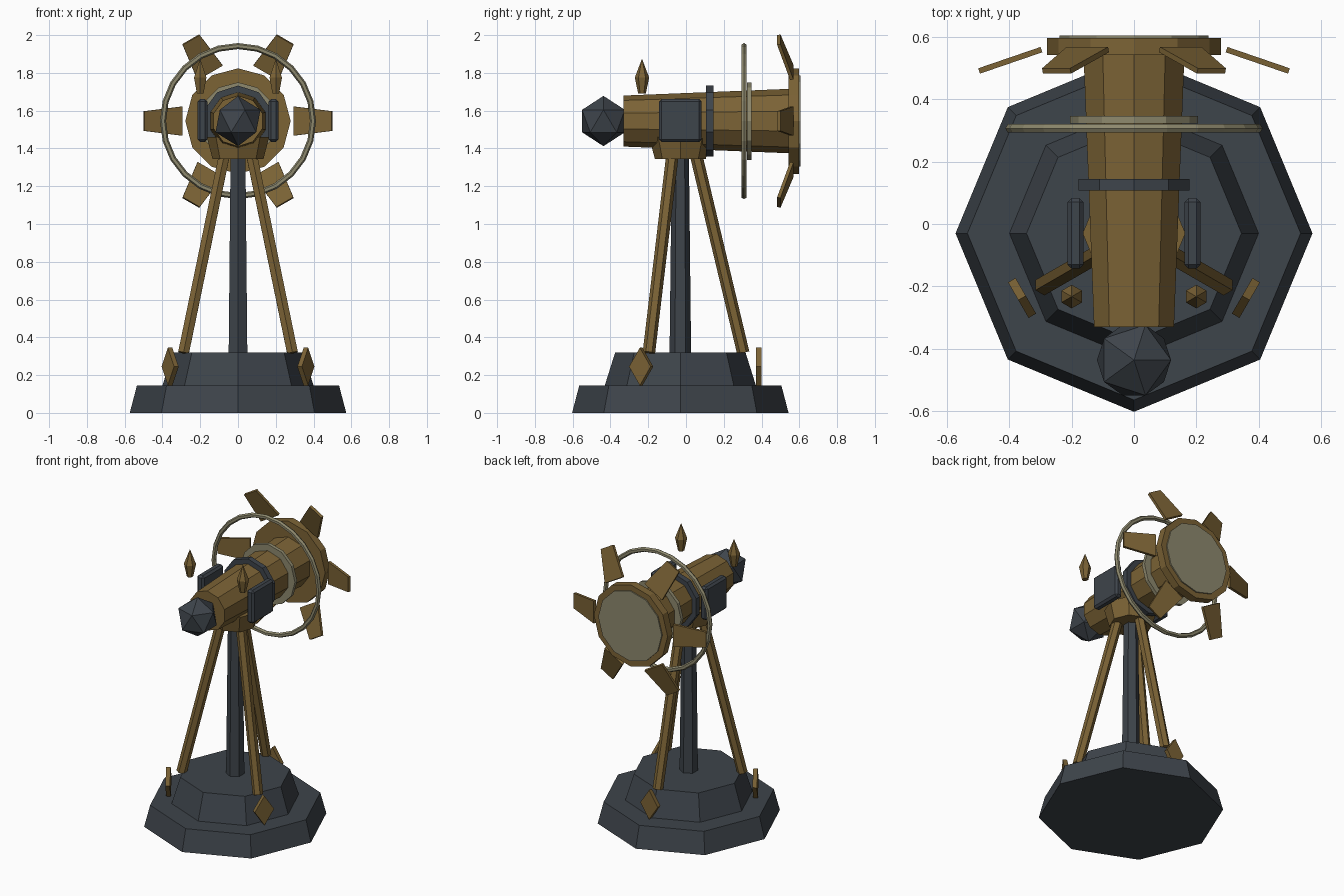
import bpy, bmesh, math
from mathutils import Matrix, Vector

if "Cube" in bpy.data.objects:
    bpy.data.objects.remove(bpy.data.objects["Cube"])


def material(name, rgb):
    m = bpy.data.materials.new(name)
    m.diffuse_color = (*rgb, 1)
    m.use_nodes = True
    m.node_tree.nodes["Principled BSDF"].inputs["Base Color"].default_value = m.diffuse_color
    return m


BRASS = material("aged brass", (0.20, 0.125, 0.036))
IRON = material("dark iron", (0.048, 0.058, 0.070))
CREAM = material("pale glass", (0.27, 0.25, 0.155))
CY, CZ = -0.03, 1.545          # stand centre in y, barrel axis height


def finish(name, bm, mat, matrix=Matrix()):
    bmesh.ops.remove_doubles(bm, verts=bm.verts, dist=1e-5)
    bmesh.ops.transform(bm, matrix=matrix, verts=bm.verts)
    bmesh.ops.recalc_face_normals(bm, faces=bm.faces)
    me = bpy.data.meshes.new(name)
    bm.to_mesh(me)
    bm.free()
    me.materials.append(mat)
    ob = bpy.data.objects.new(name, me)
    bpy.context.collection.objects.link(ob)
    return ob


def lathe(name, profile, sides, mat, matrix=Matrix()):
    """Stack of polygon sections (height, radius) along z, first corner on +y."""
    bm = bmesh.new()
    rings = []
    for h, r in profile:
        rings.append([bm.verts.new((r * math.sin(i * math.tau / sides),
                                    r * math.cos(i * math.tau / sides), h))
                      for i in range(sides)])
    for a, b in zip(rings, rings[1:]):
        for i in range(sides):
            j = (i + 1) % sides
            bm.faces.new((a[i], a[j], b[j], b[i]))
    for ring, (h, r) in ((rings[0], profile[0]), (rings[-1], profile[-1])):
        if r > 0:
            bm.faces.new(ring)
    return finish(name, bm, mat, matrix)


def plate(name, outline, thick, mat, matrix):
    """Flat x-z outline with thickness along y."""
    bm = bmesh.new()
    a = [bm.verts.new((x, -thick / 2, z)) for x, z in outline]
    b = [bm.verts.new((x, thick / 2, z)) for x, z in outline]
    bm.faces.new(a)
    bm.faces.new(b[::-1])
    for i in range(len(a)):
        j = (i + 1) % len(a)
        bm.faces.new((a[i], a[j], b[j], b[i]))
    return finish(name, bm, mat, matrix)


STAND = Matrix.Translation((0, CY, 0))
# local z -> world y, corner on the vertical
AXIS = Matrix.Translation((0, 0, CZ)) @ Matrix.Rotation(-math.pi / 2, 4, 'X')

# stepped base, column and saddle
lathe("base_lower", [(0, 0.573), (0.145, 0.535)], 8, IRON, STAND)
lathe("base_upper", [(0.145, 0.40), (0.32, 0.345)], 8, IRON, STAND)
lathe("column", [(0.32, 0.057), (1.40, 0.045)], 6, IRON, STAND)
lathe("saddle", [(1.345, 0.135), (1.46, 0.165)], 8, BRASS, STAND)

# three splayed legs and the diamond fins outside them
for k in range(3):
    turn = STAND @ Matrix.Rotation(k * math.tau / 3, 4, 'Z')
    foot, top = Vector((0, 0.333, 0.318)), Vector((0, 0.08, 1.38))
    d = top - foot
    lean = Matrix.Translation(foot) @ Vector((0, 0, 1)).rotation_difference(d).to_matrix().to_4x4()
    lathe(f"leg_{k + 1}", [(0, 0.033), (d.length, 0.033)], 6, BRASS, turn @ lean)
    plate(f"base_fin_{k + 1}", [(0, -0.1), (0.066, 0), (0, 0.1), (-0.066, 0)], 0.028,
          BRASS, turn @ Matrix.Translation((0, 0.415, 0.245)))

# barrel with collars, flange and lens
lathe("barrel", [(-0.33, 0.135), (0.56, 0.171)], 10, BRASS, AXIS)
lathe("barrel_band", [(0.107, 0.188), (0.145, 0.188)], 10, IRON, AXIS)
lathe("inner_collar", [(0.322, 0.205), (0.346, 0.205)], 12, CREAM, AXIS)
lathe("flange", [(0.543, 0.279), (0.597, 0.279)], 12, BRASS, AXIS)
lathe("lens", [(0.59, 0.24), (0.605, 0.24)], 12, CREAM, AXIS)

# large halo ring
bpy.ops.mesh.primitive_torus_add(major_segments=24, minor_segments=6,
                                 major_radius=0.397, minor_radius=0.016)
ring = bpy.context.object
ring.name = "halo_ring"
ring.data.transform(Matrix.Translation((0, 0.307, 0)) @ AXIS)
ring.data.materials.append(CREAM)

# faceted eyepiece
bm = bmesh.new()
bmesh.ops.create_icosphere(bm, subdivisions=1, radius=0.133)
finish("eyepiece", bm, IRON, Matrix.Translation((0, -0.437, CZ)))

# six swept petals around the flange
for k in range(6):
    m = (Matrix.Translation((0, 0, CZ)) @ Matrix.Rotation(k * math.tau / 6, 4, 'Y')
         @ Matrix.Translation((0.297, 0.56, 0)) @ Matrix.Rotation(-0.33, 4, 'Z'))
    plate(f"petal_{k + 1}", [(0, -0.077), (0.212, -0.052), (0.212, 0.052), (0, 0.077)],
          0.018, BRASS, m)

# side pads and floating spikes
for side, s in (("left", -1), ("right", 1)):
    bm = bmesh.new()
    bmesh.ops.create_cube(bm, size=1)
    bmesh.ops.scale(bm, vec=(0.052, 0.226, 0.226), verts=bm.verts)
    bmesh.ops.bevel(bm, geom=bm.edges[:], offset=0.013, segments=1, affect='EDGES')
    finish(f"{side}_pad", bm, IRON, Matrix.Translation((s * 0.188, -0.03, 1.548)))
    lathe(f"{side}_spike", [(1.69, 0.02), (1.775, 0.038), (1.875, 0)], 6, BRASS,
          Matrix.Translation((s * 0.2, -0.233, 0)))
